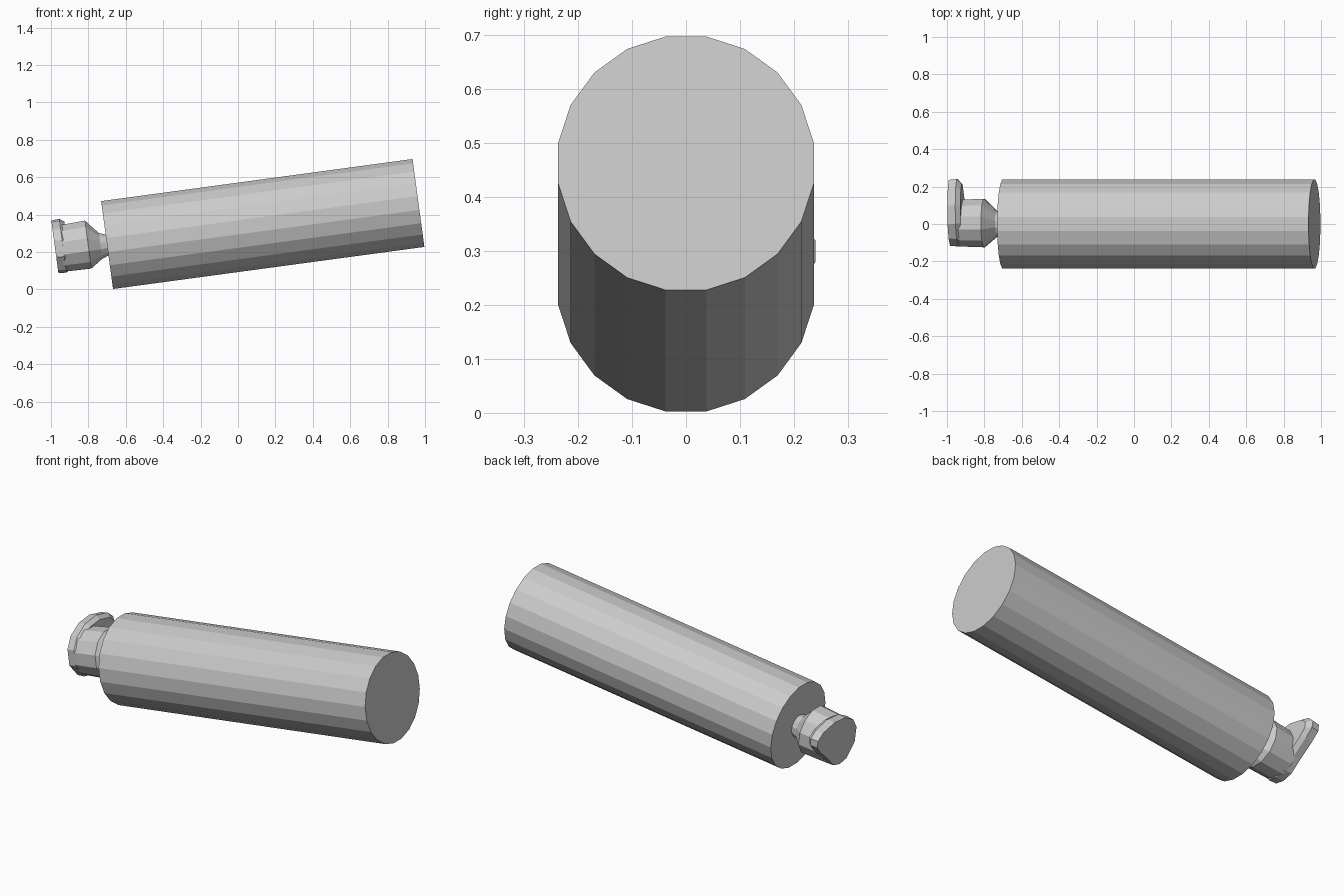
import bpy
import bmesh
from math import sin, cos, pi, atan2
from mathutils import Matrix

if "Cube" in bpy.data.objects:
    bpy.data.objects.remove(bpy.data.objects["Cube"])

# Local frame: X runs along the tilted axis, origin at the body's left end
TILT = Matrix.Translation((-0.70, 0, 0.2375)) @ Matrix.Rotation(-atan2(0.225, 1.665), 4, 'Y')


def circle(n, r, cy=0.0, cz=0.0):
    return [(cy + r * cos(2 * pi * (i + 0.5) / n),
             cz + r * sin(2 * pi * (i + 0.5) / n)) for i in range(n)]


def scaled(outline, f, cy, cz):
    return [(cy + (y - cy) * f, cz + (z - cz) * f) for y, z in outline]


def loft(name, rings):
    """Skin (x, outline) rings along the axis and cap both ends."""
    bm = bmesh.new()
    loops = [[bm.verts.new((x, y, z)) for y, z in pts] for x, pts in rings]
    for a, b in zip(loops, loops[1:]):
        for i in range(len(a)):
            j = (i + 1) % len(a)
            bm.faces.new((a[i], a[j], b[j], b[i]))
    bm.faces.new(loops[0])
    bm.faces.new(loops[-1])
    bmesh.ops.recalc_face_normals(bm, faces=bm.faces)
    bm.transform(TILT)
    mesh = bpy.data.meshes.new(name)
    bm.to_mesh(mesh)
    bm.free()
    obj = bpy.data.objects.new(name, mesh)
    bpy.context.collection.objects.link(obj)
    return obj


# Main barrel
loft("body", [(0, circle(20, 0.24)), (1.68, circle(20, 0.24))])

# Knob with a cone narrowing into the body
loft("knob_neck", [
    (-0.245, circle(12, 0.129, 0.005, 0.014)),
    (-0.10, circle(12, 0.134, 0.005, 0.016)),
    (-0.035, circle(12, 0.072)),
    (0.01, circle(12, 0.055)),
])

# End plate drawn out into a rounded thumb tab on the +y side
plate = [(-0.12, -0.03), (-0.06, -0.105), (0.0, -0.117), (0.06, -0.1),
         (0.12, -0.04), (0.2, 0.03), (0.24, 0.075), (0.24, 0.115),
         (0.2, 0.15), (0.1, 0.173), (0.0, 0.163), (-0.08, 0.12), (-0.12, 0.06)]
loft("thumb_tab", [
    (-0.278, scaled(plate, 0.98, 0.04, 0.03)),
    (-0.235, plate),
    (-0.21, scaled(plate, 0.87, 0.04, 0.03)),
])
